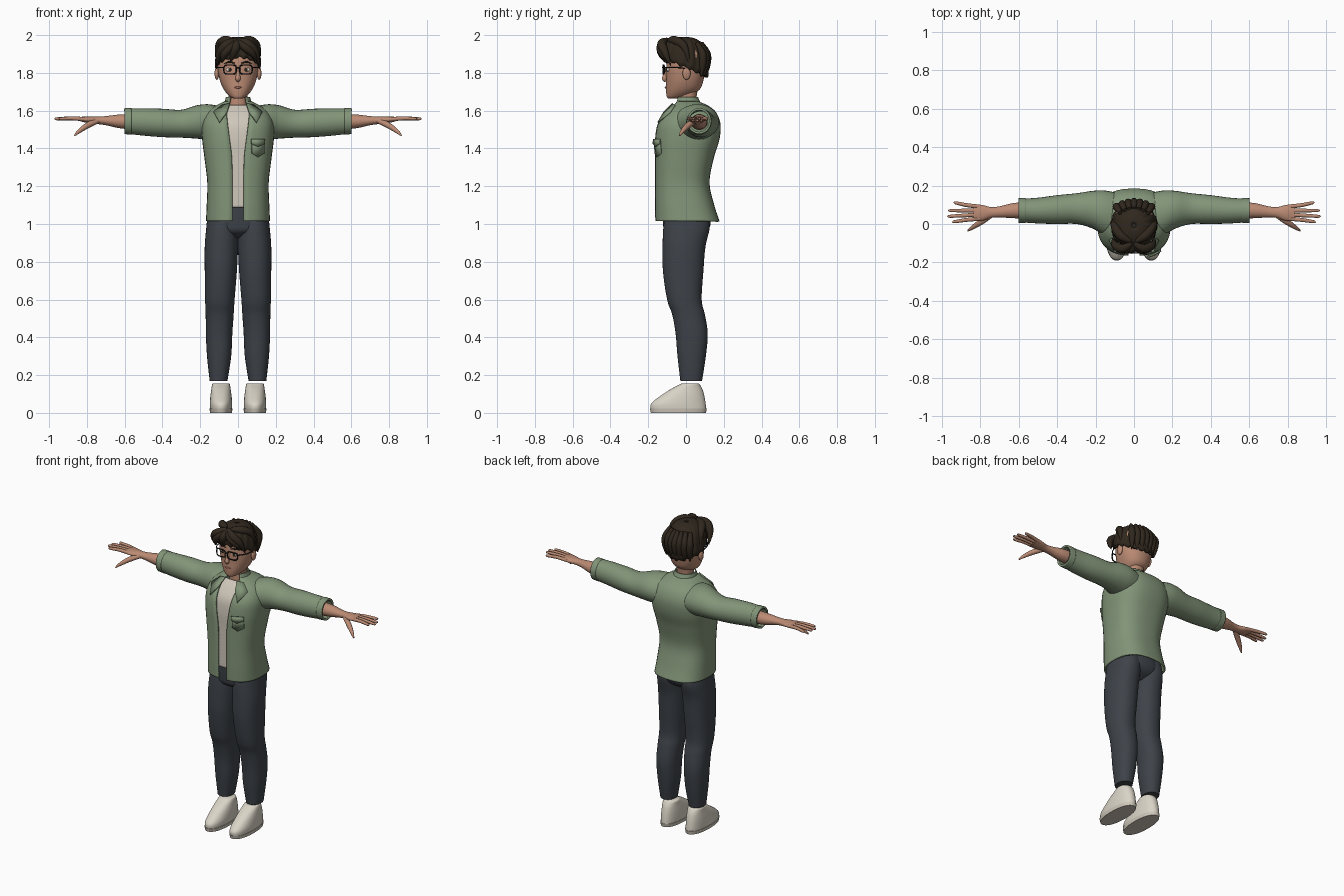
import bpy, bmesh
from math import sin, cos, pi, asin, radians
from mathutils import Vector, Matrix

cube = bpy.data.objects.get("Cube")
if cube:
    bpy.data.objects.remove(cube, do_unlink=True)


def material(name, *rgb):
    m = bpy.data.materials.new(name)
    m.use_nodes = True
    m.diffuse_color = (*rgb, 1)
    m.node_tree.nodes["Principled BSDF"].inputs["Base Color"].default_value = (*rgb, 1)
    return m


skin_tone = material("warm_skin", .50, .26, .175)
hair_brown = material("dark_brown_hair", .03, .021, .013)
sage = material("sage_green", .225, .30, .19)
cream = material("cream_shirt", .62, .57, .49)
charcoal = material("charcoal_trousers", .048, .056, .067)
ivory = material("ivory_shoe", .70, .66, .57)
black = material("black_frame", .01, .01, .01)
white = material("eye_white", .75, .72, .68)
lip = material("lip_pink", .40, .17, .13)


# ---------- helpers ----------
def finish(me, name, mat, mirror=False, thick=0):
    me.materials.append(mat)
    me.shade_smooth()
    me.set_sharp_from_angle(angle=radians(50))
    ob = bpy.data.objects.new(name, me)
    bpy.context.scene.collection.objects.link(ob)
    if thick:
        mod = ob.modifiers.new("Thickness", 'SOLIDIFY')
        mod.thickness, mod.offset = thick, -1
    if mirror:
        ob.modifiers.new("Mirror", 'MIRROR')
    return ob


def surface(name, rings, mat, wrap=True, cap=True, **kw):
    """Join equal rings of points into one skin."""
    n = len(rings[0])
    faces = [(i * n + j, i * n + (j + 1) % n, (i + 1) * n + (j + 1) % n, (i + 1) * n + j)
             for i in range(len(rings) - 1) for j in range(n if wrap else n - 1)]
    if cap:
        faces.append(tuple(reversed(range(n))))
        faces.append(tuple(range((len(rings) - 1) * n, len(rings) * n)))
    me = bpy.data.meshes.new(name)
    me.from_pydata([p for r in rings for p in r], [], faces)
    return finish(me, name, mat, **kw)


def spline(rows, k=6):
    """Smooth curve through rows of numbers."""
    out = []
    for i in range(len(rows) - 1):
        a, b, c, d = rows[max(i - 1, 0)], rows[i], rows[i + 1], rows[min(i + 2, len(rows) - 1)]
        for s in range(k):
            t = s / k
            out.append([q + t / 2 * (r - p + t * (2 * p - 5 * q + 4 * r - u + t * (3 * (q - r) + u - p)))
                        for p, q, r, u in zip(a, b, c, d)])
    return out + [list(rows[-1])]


def power(v, e):
    return (1 if v >= 0 else -1) * abs(v) ** (2 / e)


def ring(z, cx, hw, front, back, gap=0, e=2.2, n=40):
    """Level outline from its front, back and half width, open at the front by gap."""
    a = asin((gap / hw) ** (e / 2)) if gap else 0
    ts = [a + (2 * pi - 2 * a) * j / (n - 1 if gap else n) for j in range(n)]
    return [(cx + hw * power(sin(t), e),
             (front + back) / 2 - (back - front) / 2 * power(cos(t), e), z) for t in ts]


def loft(name, rows, mat, e=2.2, **kw):
    return surface(name, [ring(*r, e=e) for r in spline(rows)], mat, **kw)


def limb(name, rows, mat, **kw):
    """Sideways loft; rows are x, y, z, half depth, half height."""
    rings = [[(x, y + ry * cos(2 * pi * j / 28), z + rz * sin(2 * pi * j / 28)) for j in range(28)]
             for x, y, z, ry, rz in spline(rows)]
    return surface(name, rings, mat, **kw)


def tube(name, rows, mat, n=10, k=5, **kw):
    """Round sweep; rows are x, y, z, radius."""
    path = spline(rows, k)
    pts = [Vector(p[:3]) for p in path]
    last, q, rings = Vector((0, 0, 1)), Matrix.Identity(3).to_quaternion(), []
    for i, p in enumerate(pts):
        t = (pts[min(i + 1, len(pts) - 1)] - pts[max(i - 1, 0)]).normalized()
        q = last.rotation_difference(t) @ q
        last = t
        rings.append([p + q @ Vector((cos(2 * pi * j / n), sin(2 * pi * j / n), 0)) * path[i][3]
                      for j in range(n)])
    return surface(name, rings, mat, **kw)


def ball(name, loc, size, mat, **kw):
    bm = bmesh.new()
    bmesh.ops.create_uvsphere(bm, u_segments=20, v_segments=12, radius=1,
                              matrix=Matrix.Translation(loc) @ Matrix.Diagonal((*size, 1)))
    me = bpy.data.meshes.new(name)
    bm.to_mesh(me)
    bm.free()
    return finish(me, name, mat, **kw)


# ---------- jacket ----------
BOXY = 2.6
coat = [(1.015, 0, .17, -.163, .178, .03), (1.1, 0, .166, -.165, .15, .03),
        (1.22, 0, .163, -.165, .125, .03), (1.35, 0, .178, -.165, .148, .033),
        (1.45, 0, .19, -.165, .178, .045), (1.53, 0, .19, -.152, .183, .055),
        (1.59, 0, .165, -.112, .16, .06), (1.625, 0, .12, -.075, .12, .058),
        (1.65, 0, .07, -.055, .065, .045)]
loft("jacket_body", coat, sage, e=BOXY, wrap=False, cap=False, thick=.01)
coat_rows = spline(coat, 8)


def coat_y(x, row):
    _, _, hw, front, back, _ = row
    return (front + back) / 2 - (back - front) / 2 * max(0, 1 - abs(x / hw) ** BOXY) ** (1 / BOXY)


def patch(name, outline, lift, mat, **kw):
    """Thin plate lying on the front of the jacket."""
    pts = [(x, coat_y(x, min(coat_rows, key=lambda r: abs(r[0] - z))) - lift, z) for x, z in outline]
    me = bpy.data.meshes.new(name)
    me.from_pydata(pts, [], [tuple(range(len(pts)))])
    return finish(me, name, mat, thick=.008, **kw)


patch("chest_pocket", [(.075, 1.375), (.107, 1.355), (.14, 1.375), (.14, 1.44), (.075, 1.44)], .009, sage)
patch("pocket_flap", [(.072, 1.425), (.107, 1.41), (.143, 1.425), (.143, 1.45), (.072, 1.45)], .016, sage)
patch("collar_points", [(.045, 1.64), (.06, 1.595), (.1, 1.54), (.13, 1.595), (.085, 1.632)],
      .016, sage, mirror=True)
loft("collar_band", [(1.625, 0, .078, -.075, .085, .05), (1.65, 0, .07, -.062, .073, .045),
                     (1.672, 0, .064, -.054, .064, .042)],
     sage, wrap=False, cap=False, thick=.008)
limb("sleeves", [(.1, .045, 1.535, .12, .09), (.16, .06, 1.54, .115, .094), (.22, .075, 1.54, .097, .088),
                 (.3, .08, 1.531, .08, .074), (.4, .075, 1.535, .075, .075), (.5, .07, 1.54, .067, .072),
                 (.6, .07, 1.545, .06, .066)], sage, cap=False, thick=.008, mirror=True)
limb("sleeve_cuffs", [(.565, .07, 1.543, .066, .07), (.602, .07, 1.545, .064, .069)],
     sage, cap=False, thick=.012, mirror=True)

# ---------- shirt panel behind the jacket opening ----------
surface("shirt_front", [[(x, coat_y(x, r) + .012, r[0]) for x in
                         [(r[5] + .03) * (j / 6 - 1) for j in range(13)]]
                        for r in coat_rows if 1.085 < r[0] < 1.63],
        cream, wrap=False, cap=False, thick=.006)

# ---------- trousers and shoes ----------
loft("trouser_legs", [(.17, .103, .047, -.03, .085), (.3, .1, .064, -.045, .105), (.42, .1, .07, -.055, .115),
                      (.52, .097, .074, -.073, .1), (.6, .096, .078, -.1, .083), (.75, .091, .085, -.122, .092),
                      (.88, .088, .088, -.124, .103), (.98, .085, .083, -.12, .125),
                      (1.05, .085, .075, -.11, .115)], charcoal, mirror=True)
loft("trouser_hips", [(.925, 0, .05, -.06, .06), (.96, 0, .14, -.112, .112), (1.01, 0, .163, -.122, .13),
                      (1.09, 0, .157, -.125, .11)], charcoal)
loft("shoes", [(.018, .09, .058, -.188, .107), (.05, .09, .059, -.184, .104), (.09, .09, .056, -.135, .097),
               (.125, .09, .051, -.082, .087), (.15, .09, .047, -.035, .073), (.156, .09, .042, -.025, .066)],
     ivory, mirror=True)
loft("shoe_soles", [(0, .09, .058, -.186, .106), (.022, .09, .061, -.191, .11)], cream, mirror=True)

# ---------- arms and hands ----------
limb("forearms", [(.5, .07, 1.54, .045, .042), (.62, .07, 1.543, .04, .037), (.7, .063, 1.547, .029, .024),
                  (.745, .06, 1.549, .028, .02), (.79, .058, 1.552, .041, .018),
                  (.835, .059, 1.555, .043, .012)], skin_tone, mirror=True)
fingers = {"index": (.028, .012, .945), "middle": (.049, .04, .968),
           "ring": (.07, .07, .963), "little": (.09, .11, .938)}
for label, (base, tip, reach) in fingers.items():
    tube(label + "_fingers", [(.8, base, 1.553, .011), (.87, base * .6 + tip * .4, 1.559, .0105),
                              (reach - .01, tip, 1.557, .008), (reach, tip, 1.556, .003)],
         skin_tone, mirror=True)
tube("thumbs", [(.745, .045, 1.545, .014), (.795, .012, 1.523, .016), (.84, -.018, 1.492, .011),
                (.865, -.035, 1.468, .004)], skin_tone, mirror=True)

# ---------- head ----------
loft("neck", [(1.58, 0, .056, -.045, .065), (1.66, 0, .05, -.045, .055), (1.75, 0, .052, -.04, .07)], skin_tone)
loft("head", [(1.664, 0, .022, -.094, -.04), (1.675, 0, .044, -.102, .005), (1.71, 0, .074, -.106, .07),
              (1.76, 0, .096, -.105, .092), (1.82, 0, .107, -.105, .1), (1.88, 0, .108, -.1, .105),
              (1.93, 0, .09, -.08, .09), (1.96, 0, .05, -.04, .05)], skin_tone)
ball("ears", (.112, .003, 1.797), (.012, .021, .034), skin_tone, mirror=True)
tube("nose", [(0, -.1, 1.825, .007), (0, -.108, 1.795, .01), (0, -.114, 1.77, .014), (0, -.106, 1.756, .008)],
     skin_tone)
tube("mouth", [(-.024, -.1, 1.724, .002), (0, -.107, 1.723, .006), (.024, -.1, 1.724, .002)], lip)
ball("eye_whites", (.043, -.093, 1.817), (.02, .009, .011), white, mirror=True)
ball("irises", (.043, -.099, 1.817), (.009, .005, .01), hair_brown, mirror=True)
tube("eyebrows", [(.018, -.103, 1.851, .003), (.045, -.1, 1.858, .005), (.073, -.082, 1.85, .002)],
     hair_brown, mirror=True)

# ---------- glasses ----------
loop = [2 * pi * j / 16 for j in range(17)]
tube("glasses_rims", [(.042 + .033 * power(cos(t), 4), -.121 + .008 * max(0, cos(t)), 1.818 + .024 * power(sin(t), 4),
                       .0036) for t in loop], black, n=8, k=3, mirror=True)
tube("glasses_bridge", [(-.01, -.121, 1.825, .0035), (0, -.123, 1.828, .0035), (.01, -.121, 1.825, .0035)], black)
tube("glasses_temples", [(.074, -.113, 1.828, .0035), (.105, -.07, 1.828, .003), (.114, -.02, 1.826, .003),
                         (.118, .01, 1.815, .003)], black, n=8, mirror=True)

# ---------- hair ----------
def hair_ring(i, steps=14, n=112):
    a = pi / 2 * (1 - i / (steps + .3))
    pts = []
    for j in range(n):
        t = 2 * pi * j / n
        edge = 1.831 + .05 * cos(t) + .006 * sin(17 * t)
        r = sin(a) ** .7 * (1 + .018 * sin(16 * t + 2 * a)) - .05 * max(0, cos(t)) * sin(a) ** 8
        pts.append((.121 * r * sin(t), -.008 - .126 * r * cos(t), edge + (1.99 - edge) * cos(a) ** .85))
    return pts


cap_hair = surface("hair_cap", [hair_ring(i) for i in range(15)], hair_brown, cap=False, thick=.014)
ball("hair_crown", (0, 0, 1.945), (.08, .085, .045), hair_brown)

locks = {
    "left_fringe": [(0, -.1, 1.975), (.05, -.128, 1.955), (.093, -.112, 1.91), (.11, -.08, 1.838)],
    "left_inner_fringe": [(-.005, -.105, 1.97), (.035, -.132, 1.94), (.075, -.125, 1.905), (.1, -.1, 1.862)],
    "right_fringe": [(-.01, -.1, 1.975), (-.06, -.128, 1.95), (-.098, -.11, 1.905), (-.112, -.075, 1.835)],
    "right_inner_fringe": [(-.01, -.105, 1.97), (-.045, -.13, 1.935), (-.075, -.125, 1.895), (-.085, -.105, 1.852)],
    "middle_fringe": [(0, -.1, 1.97), (-.012, -.13, 1.94), (-.025, -.125, 1.9), (-.04, -.115, 1.858)],
    "left_top": [(.01, -.09, 1.972), (.06, -.06, 1.972), (.1, -.01, 1.94), (.115, .02, 1.84)],
    "right_top": [(-.02, -.09, 1.972), (-.07, -.06, 1.972), (-.102, -.01, 1.94), (-.115, .02, 1.84)],
}
for label, path in locks.items():
    tube(label + "_lock", [(*p, r) for p, r in zip(path, (.012, .024, .02, .002))], hair_brown)
for i in range(7):
    x = .09 * (i / 3 - 1)
    y = .112 - 3 * x * x
    tube("nape_lock", [(x * .8, y - .03, 1.96, .01), (x, y, 1.9, .02), (x * .98, y, 1.84, .018),
                       (x * .95, y - .008, 1.78, .003)], hair_brown)
